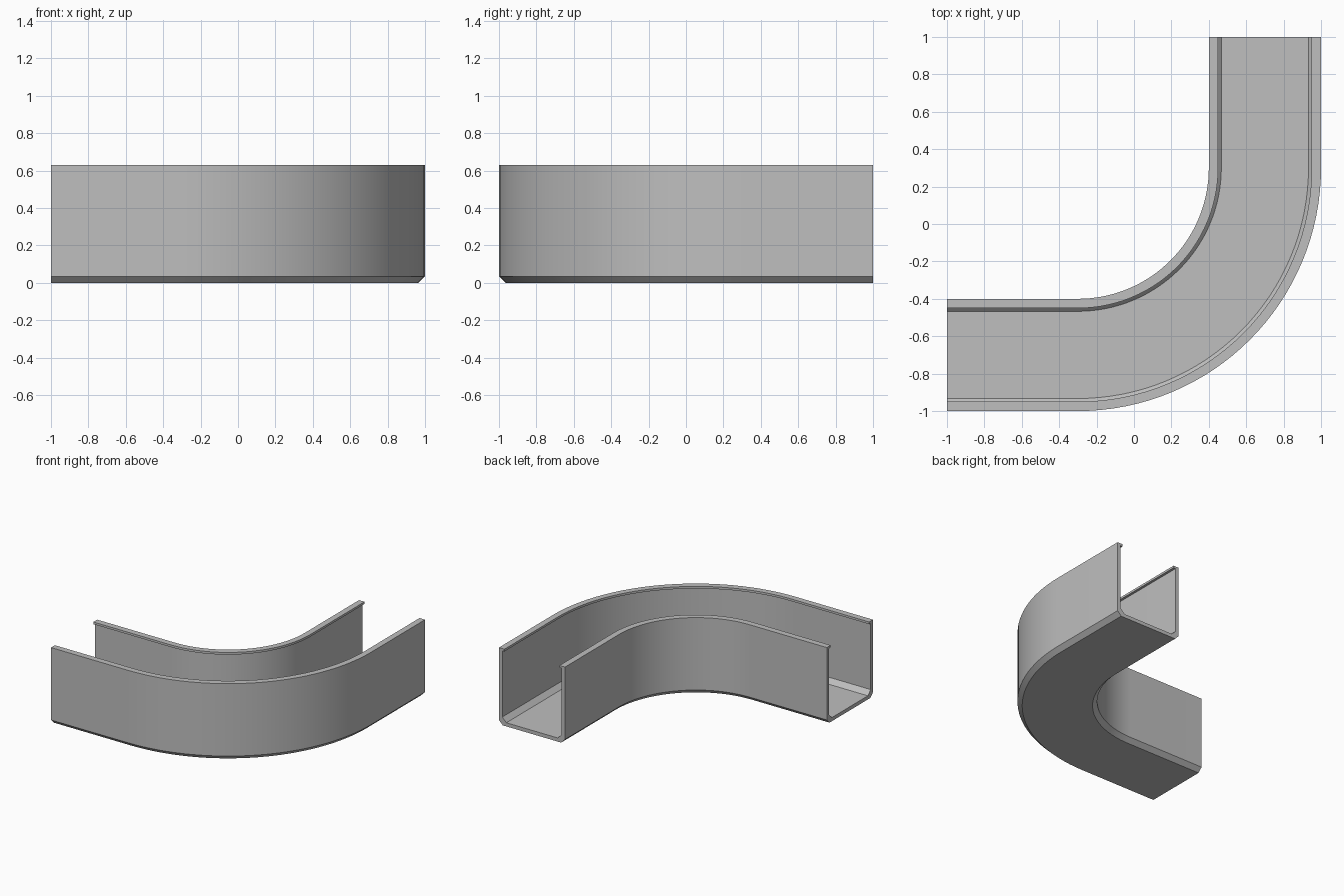
import bpy, bmesh, math

if "Cube" in bpy.data.objects:
    bpy.data.objects.remove(bpy.data.objects["Cube"])

# Half of the channel section: (offset from the centre line, height)
HALF = [(0.265, 0.0), (0.3, 0.035), (0.3, 0.63), (0.25, 0.63),
        (0.25, 0.612), (0.27, 0.612), (0.27, 0.067), (0.233, 0.03)]
SECTION = HALF + [(-u, z) for u, z in reversed(HALF)]

# Centre line stations: position and outward direction
CENTRE, RADIUS, STEPS = (-0.3, 0.3), 1.0, 32
stations = [((-1.0, -0.7), (0.0, -1.0))]
for i in range(STEPS + 1):
    a = math.radians(-90 + 90 * i / STEPS)
    c, s = math.cos(a), math.sin(a)
    stations.append(((CENTRE[0] + RADIUS * c, CENTRE[1] + RADIUS * s), (c, s)))
stations.append(((0.7, 1.0), (1.0, 0.0)))

# Sweep the section along the bend and close both ends
bm = bmesh.new()
rings = [[bm.verts.new((p[0] + n[0] * u, p[1] + n[1] * u, z)) for u, z in SECTION]
         for p, n in stations]
count = len(SECTION)
for a, b in zip(rings, rings[1:]):
    for j in range(count):
        k = (j + 1) % count
        bm.faces.new((a[j], a[k], b[k], b[j]))
bm.faces.new(rings[0])
bm.faces.new(rings[-1][::-1])
bmesh.ops.recalc_face_normals(bm, faces=bm.faces)

mesh = bpy.data.meshes.new("channel_bend")
bm.to_mesh(mesh)
bm.free()
channel = bpy.data.objects.new("channel_bend", mesh)
bpy.context.collection.objects.link(channel)

# Plain grey finish
grey = bpy.data.materials.new("light_grey")
grey.diffuse_color = (0.52, 0.52, 0.52, 1.0)
grey.use_nodes = True
grey.node_tree.nodes["Principled BSDF"].inputs["Base Color"].default_value = grey.diffuse_color
mesh.materials.append(grey)

# Smooth bend, crisp folds
bpy.context.view_layer.objects.active = channel
channel.select_set(True)
bpy.ops.object.shade_smooth_by_angle(angle=math.radians(30))
